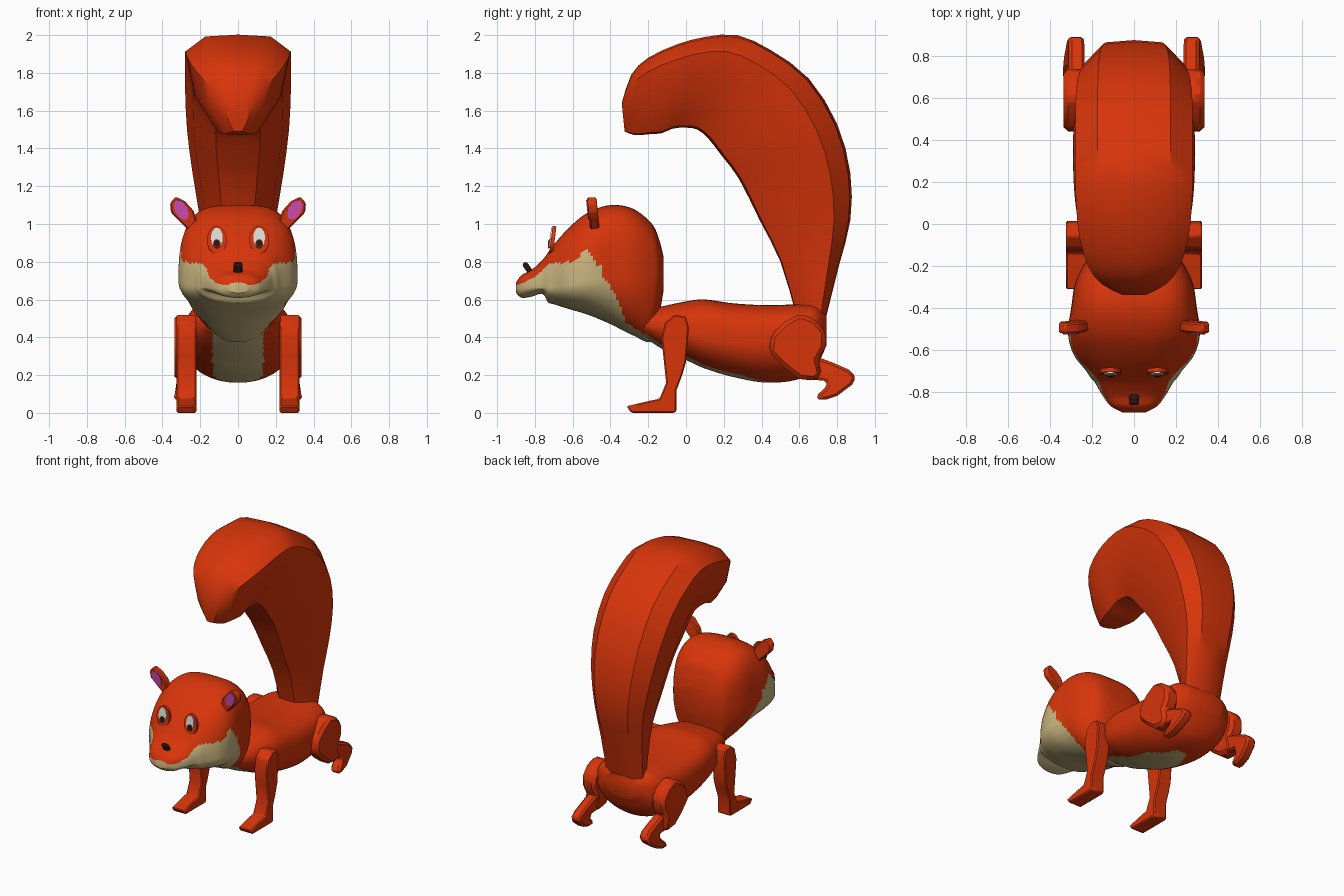
import bpy, bmesh, math
from mathutils import Matrix, Vector

cube = bpy.data.objects.get("Cube")
if cube:
    bpy.data.objects.remove(cube)


def material(name, rgb):
    m = bpy.data.materials.new(name)
    m.use_nodes = True
    m.diffuse_color = (*rgb, 1)
    m.node_tree.nodes["Principled BSDF"].inputs["Base Color"].default_value = (*rgb, 1)
    return m


FUR = material("red fur", (0.68, 0.035, 0.003))
CREAM = material("cream fur", (0.58, 0.46, 0.21))
PINK = material("inner ear pink", (0.64, 0.08, 0.46))
WHITE = material("eye white", (0.75, 0.75, 0.72))
BROWN = material("iris brown", (0.13, 0.02, 0.01))
DARK = material("dark brown", (0.03, 0.008, 0.006))


def finish(name, bm, mats, rule=None, angle=40, bevel=0):
    bmesh.ops.recalc_face_normals(bm, faces=bm.faces)
    if rule:
        for f in bm.faces:
            f.material_index = int(rule(f.calc_center_median()))
    me = bpy.data.meshes.new(name)
    bm.to_mesh(me)
    bm.free()
    for m in mats:
        me.materials.append(m)
    ob = bpy.data.objects.new(name, me)
    bpy.context.collection.objects.link(ob)
    bpy.ops.object.select_all(action='DESELECT')
    ob.select_set(True)
    bpy.context.view_layer.objects.active = ob
    bpy.ops.object.shade_smooth_by_angle(angle=math.radians(angle))
    if bevel:
        mod = ob.modifiers.new("soft edge", 'BEVEL')
        mod.width, mod.segments = bevel, 1


def loft(rings):
    bm = bmesh.new()
    loops = [[bm.verts.new(p) for p in r] for r in rings]
    n = len(loops[0])
    for a, b in zip(loops, loops[1:]):
        for i in range(n):
            j = (i + 1) % n
            bm.faces.new((a[i], a[j], b[j], b[i]))
    bm.faces.new(loops[0])
    bm.faces.new(loops[-1])
    return bm


def resample(rows, steps):
    """Smooth curve through rows of numbers."""
    out = []
    for k in range(len(rows) - 1):
        p = [rows[max(0, min(len(rows) - 1, k + d))] for d in (-1, 0, 1, 2)]
        for s in range(steps):
            t = s / steps
            out.append([b + t / 2 * (c - a + t * (2*a - 5*b + 4*c - d + t * (3*(b - c) + d - a)))
                        for a, b, c, d in zip(*p)])
    return out + [list(rows[-1])]


def oval(y, low, mid, top, w, power, n=96):
    """Upright rounded section with its own widest height."""
    pts = []
    for i in range(n):
        a = math.tau * i / n
        c, s = math.cos(a), math.sin(a)
        e = 2 / (power if s > 0 else 2.1)
        x = w * math.copysign(abs(c) ** e, c)
        pts.append((x, y, mid + abs(s) ** e * ((top - mid) if s > 0 else (low - mid))))
    return pts


def lerp_table(table, y):
    for (a, u), (b, v) in zip(table, table[1:]):
        if a <= y <= b:
            return u + (v - u) * (y - a) / (b - a)
    return 0


# Body: y, bottom, widest height, top, half width, squareness
BODY = [(-.22, .40, .47, .54, .17, 2.6), (-.12, .335, .45, .565, .22, 2.6),
        (0, .28, .43, .59, .26, 2.8), (.1, .235, .41, .60, .28, 3), (.25, .19, .39, .58, .29, 3),
        (.43, .16, .38, .57, .29, 3), (.6, .18, .39, .575, .275, 3),
        (.69, .25, .41, .57, .24, 3), (.745, .36, .44, .52, .15, 3)]


def belly(c):
    return c.z < .4 + max(0, -c.y) * .4 and abs(c.x) < .135 - max(0, c.y - .3) * .5 and c.y < .5


finish("body", loft([oval(*r) for r in resample(BODY, 8)]), [FUR, CREAM], belly)

# Head and throat
HEAD = [(-.12, .64, .75, .83, .13, 3), (-.14, .53, .74, .91, .19, 3),
        (-.18, .38, .73, 1.0, .23, 3.2), (-.28, .41, .72, 1.08, .28, 3.4),
        (-.40, .47, .72, 1.10, .30, 3.4), (-.52, .52, .70, 1.06, .315, 3),
        (-.62, .55, .68, .98, .29, 2.7), (-.70, .575, .67, .89, .23, 2.7),
        (-.73, .585, .665, .85, .21, 2.7), (-.76, .63, .665, .81, .185, 2.7),
        (-.82, .615, .665, .755, .15, 2.7), (-.87, .61, .66, .73, .11, 2.7),
        (-.9, .635, .66, .69, .055, 2.7)]
CHEEK = [(-.95, .67), (-.88, .68), (-.8, .72), (-.72, .79), (-.6, .8), (-.52, .87),
         (-.44, .73), (-.36, .6), (-.32, .48), (-.2, .40), (-.14, .37)]
finish("head", loft([oval(*r) for r in resample(HEAD, 8)]), [FUR, CREAM],
       lambda c: c.z < lerp_table(CHEEK, c.y))

# Tail: outer y z, inner y z, half width
TAIL = [(.74, .5, .58, .53, .15), (.81, .78, .50, .80, .17), (.87, 1.02, .39, 1.02, .2),
        (.87, 1.27, .28, 1.24, .24), (.80, 1.53, .19, 1.36, .27), (.65, 1.77, .12, 1.45, .28),
        (.45, 1.92, .06, 1.5, .28), (.27, 2, 0, 1.51, .28), (.1, 1.99, -.07, 1.505, .275),
        (-.05, 1.95, -.13, 1.48, .26), (-.2, 1.88, -.2, 1.475, .22),
        (-.29, 1.79, -.27, 1.47, .155), (-.34, 1.64, -.325, 1.49, .06)]
HALF = [(.62, .02), (1, .18), (.85, .6), (.42, .98)]
SECTION = [(0, 0)] + HALF + [(0, 1)] + [(-s, d) for s, d in reversed(HALF)]
finish("tail", loft([[(w * s, oy + (iy - oy) * d, oz + (iz - oz) * d) for s, d in SECTION]
                     for oy, oz, iy, iz, w in resample(TAIL, 2)]), [FUR], angle=35)

# Leg outlines in y, z
FRONT_LEG = [(-.13, .40), (-.11, .48), (-.06, .52), (0, .51), (.015, .45), (0, .27), (-.02, .2),
             (-.05, .12), (-.05, .01), (-.06, 0), (-.29, 0), (-.315, .035), (-.21, .06),
             (-.14, .075), (-.105, .16), (-.12, .3)]
THIGH = [(.44, .32), (.45, .41), (.52, .48), (.6, .525), (.68, .5), (.74, .43), (.74, .35),
         (.70, .28), (.72, .2), (.68, .17), (.6, .18), (.52, .24)]
SHANK = [(.60, .18), (.64, .31), (.70, .295), (.78, .265), (.86, .23), (.9, .19), (.88, .15),
         (.80, .09), (.74, .07), (.69, .07), (.70, .1), (.745, .14), (.745, .17)]


def limb(name, outline, x0, x1, side, splay=0, bevel=.022):
    rings = [[(side * (x + splay * max(0, .2 - z)), y, z) for y, z in outline] for x in (x0, x1)]
    finish(name, loft(rings), [FUR], bevel=bevel, angle=30)


def disc(name, place, rx, rz, thick, mat, n=20):
    """Thin upright oval plate facing forward."""
    rings = [[place @ Vector((rx * math.cos(math.tau * i / n), y, rz * math.sin(math.tau * i / n)))
              for i in range(n)] for y in (-thick / 2, thick / 2)]
    finish(name, loft(rings), [mat])


EAR = [(.21, .99), (.235, 1.07), (.28, 1.12), (.33, 1.145), (.36, 1.11), (.355, 1.06),
       (.31, 1.015), (.26, .965)]
for side, label in ((1, "left"), (-1, "right")):
    limb(label + "_front_leg", FRONT_LEG, .22, .325, side)
    limb(label + "_thigh", THIGH, .23, .337, side)
    limb(label + "_hind_foot", SHANK, .235, .31, side, .25, .014)

    # Ear, with a pink plate on its front
    rings = [[(side * x, y - .1 * (z - 1), z) for x, z in EAR] for y in (-.51, -.46)]
    finish(label + "_ear", loft(rings), [FUR], bevel=.008)
    spot = Matrix.Translation((side * .3, -.519, 1.075)) @ Matrix.Rotation(math.radians(5.7), 4, 'X')
    disc(label + "_inner_ear", spot @ Matrix.Rotation(side * math.radians(28), 4, 'Y'),
         .033, .056, .009, PINK)

    # Eye: lid, white, iris and pupil as stacked plates
    eye = Matrix.Translation((side * .112, -.705, .915)) @ Matrix.Rotation(math.radians(-7), 4, 'X')
    disc(label + "_eyelid", eye, .052, .074, .02, FUR)
    disc(label + "_eye_white", eye @ Matrix.Translation((0, -.012, .01)), .031, .054, .008, WHITE)
    disc(label + "_iris", eye @ Matrix.Translation((0, -.016, -.022)), .02, .024, .008, BROWN)
    disc(label + "_pupil", eye @ Matrix.Translation((0, -.019, -.018)), .014, .016, .008, DARK)

# Nose
bm = bmesh.new()
bmesh.ops.create_cube(bm, size=1, matrix=Matrix.Translation((0, -.835, .762)) @
                      Matrix.Rotation(math.radians(35), 4, 'X') @ Matrix.Diagonal((.05, .03, .08, 1)))
finish("nose", bm, [DARK], bevel=.01)
